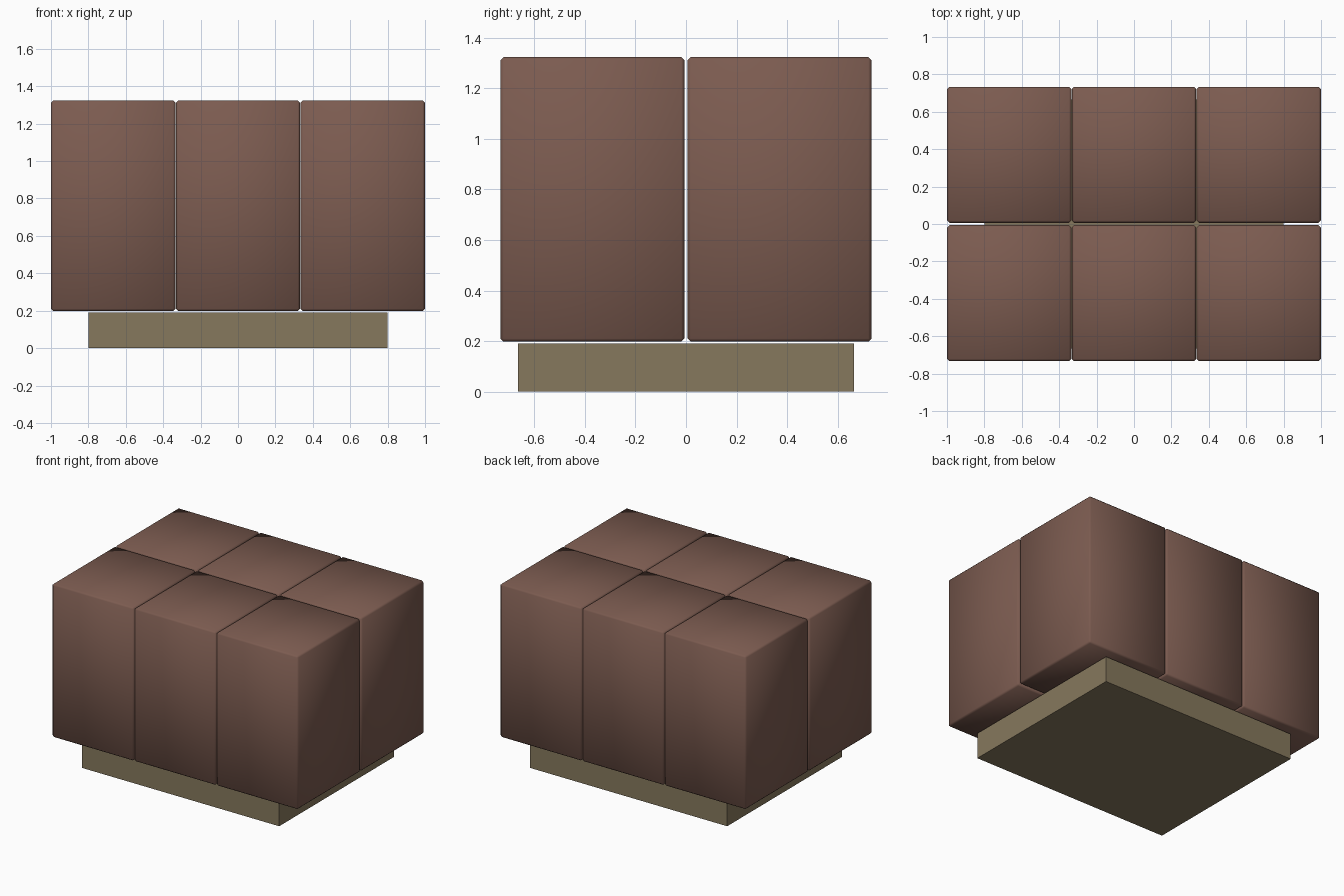
import bpy

if "Cube" in bpy.data.objects:
    bpy.data.objects.remove(bpy.data.objects["Cube"])


def material(name, color):
    mat = bpy.data.materials.new(name)
    mat.diffuse_color = color
    mat.use_nodes = True
    mat.node_tree.nodes["Principled BSDF"].inputs["Base Color"].default_value = mat.diffuse_color
    return mat


def box(name, center, size, mat, bevel=0.0):
    bpy.ops.mesh.primitive_cube_add(size=1, location=center)
    ob = bpy.context.object
    ob.name = name
    ob.scale = size
    bpy.ops.object.transform_apply(location=False, rotation=False, scale=True)
    ob.data.materials.append(mat)
    if bevel:
        mod = ob.modifiers.new("chamfer", 'BEVEL')
        mod.width = bevel
        mod.segments = 1
        for p in ob.data.polygons:
            p.use_smooth = True
    return ob


brown = material("block_brown", (0.20, 0.105, 0.08, 1))
olive = material("base_olive", (0.24, 0.19, 0.11, 1))

# Low base, set in from the stack
box("base_slab", (0, 0, 0.095), (1.60, 1.33, 0.19), olive)

# Two rows of three chamfered blocks, floating just above the base
for row, y in (("front", -0.37), ("back", 0.37)):
    for col, x in (("left", -0.667), ("middle", 0.0), ("right", 0.667)):
        box(f"{row}_{col}_block", (x, y, 0.761), (0.664, 0.727, 1.126), brown, 0.012)
